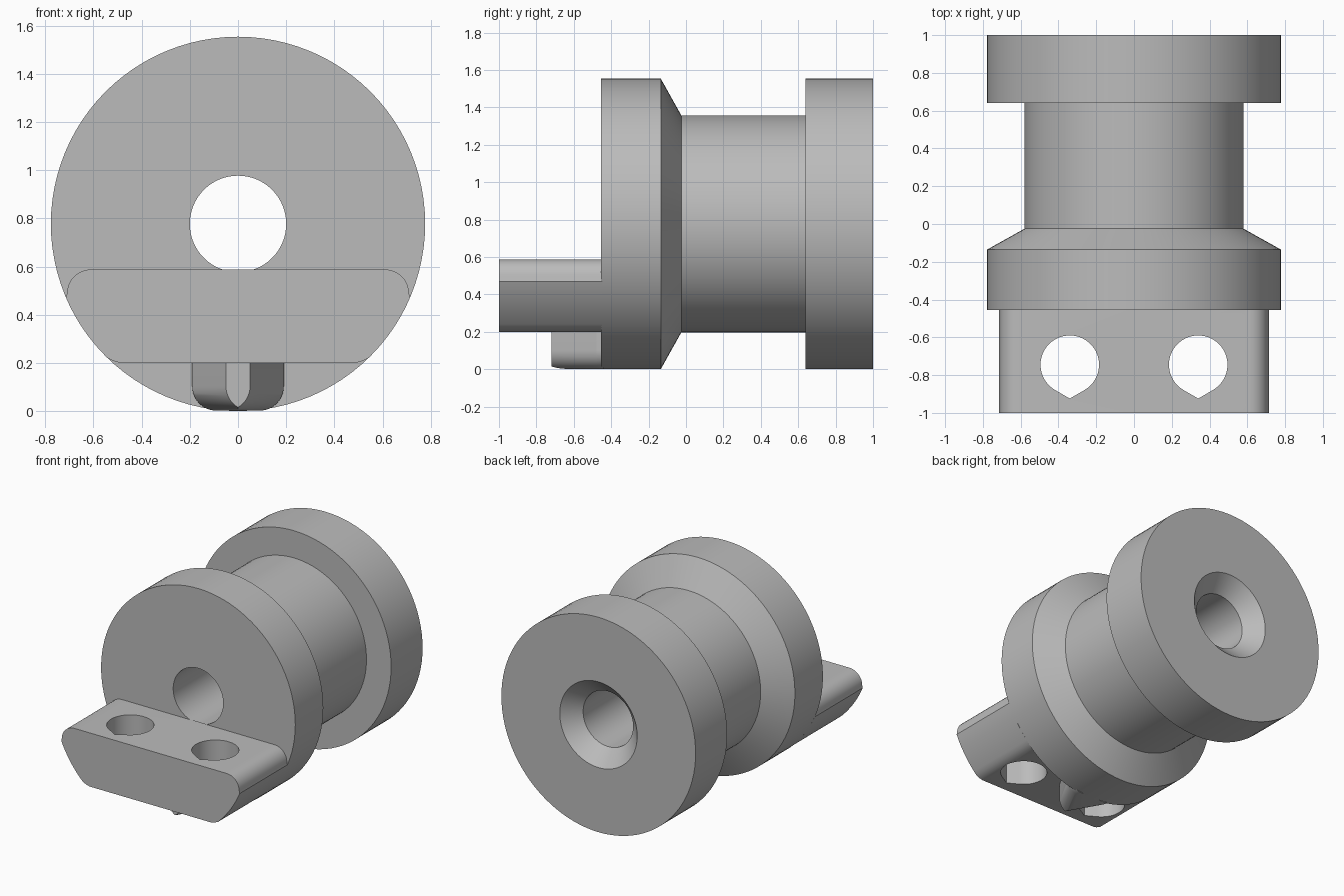
import bpy, bmesh
from math import sin, cos, pi, radians, sqrt

if "Cube" in bpy.data.objects:
    bpy.data.objects.remove(bpy.data.objects["Cube"])

R = 0.777          # flange radius, also the height of the axis
SEGMENTS = 96

grey = bpy.data.materials.new("plain grey")
grey.use_nodes = True
grey.diffuse_color = (0.5, 0.5, 0.5, 1)
grey.node_tree.nodes["Principled BSDF"].inputs["Base Color"].default_value = (0.5, 0.5, 0.5, 1)


def loft(name, rings, capped=True):
    """Skin a list of equal rings; cap the ends, or close the loop."""
    bm = bmesh.new()
    loops = [[bm.verts.new(p) for p in ring] for ring in rings]
    pairs = list(zip(loops, loops[1:]))
    if capped:
        bm.faces.new(loops[0])
        bm.faces.new(loops[-1])
    else:
        pairs.append((loops[-1], loops[0]))
    for a, b in pairs:
        n = len(a)
        for i in range(n):
            j = (i + 1) % n
            bm.faces.new((a[i], a[j], b[j], b[i]))
    bmesh.ops.remove_doubles(bm, verts=bm.verts, dist=1e-5)
    bmesh.ops.recalc_face_normals(bm, faces=bm.faces)
    mesh = bpy.data.meshes.new(name)
    bm.to_mesh(mesh)
    bm.free()
    mesh.materials.append(grey)
    obj = bpy.data.objects.new(name, mesh)
    bpy.context.collection.objects.link(obj)
    return obj


def activate(obj):
    bpy.ops.object.select_all(action='DESELECT')
    obj.select_set(True)
    bpy.context.view_layer.objects.active = obj


# Spool body: flanges, waist, bore and countersink as one turned profile (radius, y)
profile = [(0.2, -0.455), (R, -0.455), (R, -0.135), (0.58, -0.025), (0.58, 0.64),
           (R, 0.64), (R, 1.0), (0.31, 1.0), (0.2, 0.89)]
turn = [2 * pi * i / SEGMENTS for i in range(SEGMENTS)]
spool = loft("spool_body", [[(r * sin(a), y, R + r * cos(a)) for a in turn]
                            for r, y in profile], capped=False)

# Mounting tongue: the flange circle cut flat, with rounded upper corners
half = [(0.485, 0.2), (0.51, 0.205)]
for i in range(13):
    z = 0.22 + 0.25 * i / 12
    half.append((sqrt(R * R - (R - z) ** 2), z))
for i in range(9):
    a = radians(90 * i / 8)
    half.append((0.61 + 0.1 * cos(a), 0.488 + 0.1 * sin(a)))
outline = half + [(-x, z) for x, z in reversed(half)]
tongue = loft("mounting_tongue", [[(x, y, z) for x, z in outline] for y in (-1, -0.45)])

# Teardrop screw holes through the tongue, pointing forward
for side in (-1, 1):
    drop = [(0.34 * side, -0.924)]
    for i in range(49):
        a = radians(-60 + 300 * i / 48)
        drop.append((0.34 * side + 0.155 * cos(a), -0.745 + 0.155 * sin(a)))
    cutter = loft("hole_cutter", [[(x, y, z) for x, y in drop] for z in (0.1, 0.7)])
    cutter.hide_render = True
    cut = tongue.modifiers.new("screw hole", 'BOOLEAN')
    cut.operation = 'DIFFERENCE'
    cut.solver = 'EXACT'
    cut.object = cutter
    activate(tongue)
    bpy.ops.object.modifier_apply(modifier=cut.name)
    bpy.data.objects.remove(cutter)


# Locating key: tapered wedge under the tongue with rounded lower edges
def key_ring(z, inset):
    nose = max(0.05 - inset, 0)
    front = -0.72 + max(inset - 0.05, 0) * sqrt(3)
    right = [(nose, front), (0.19 - inset, -0.478), (0.19 - inset, -0.44)]
    return [(x, y, z) for x, y in right] + [(-x, y, z) for x, y in reversed(right)]


fillet = 0.1
rings = [key_ring(0.21, 0)]
for i in range(13):
    a = radians(90 * i / 12)
    rings.append(key_ring(0.002 + fillet * (1 - sin(a)), fillet * (1 - cos(a))))
key = loft("locating_key", rings)

# Smooth the curves and keep the edges sharp
for part in (spool, tongue, key):
    activate(part)
    bpy.ops.object.shade_smooth_by_angle(angle=radians(28))
